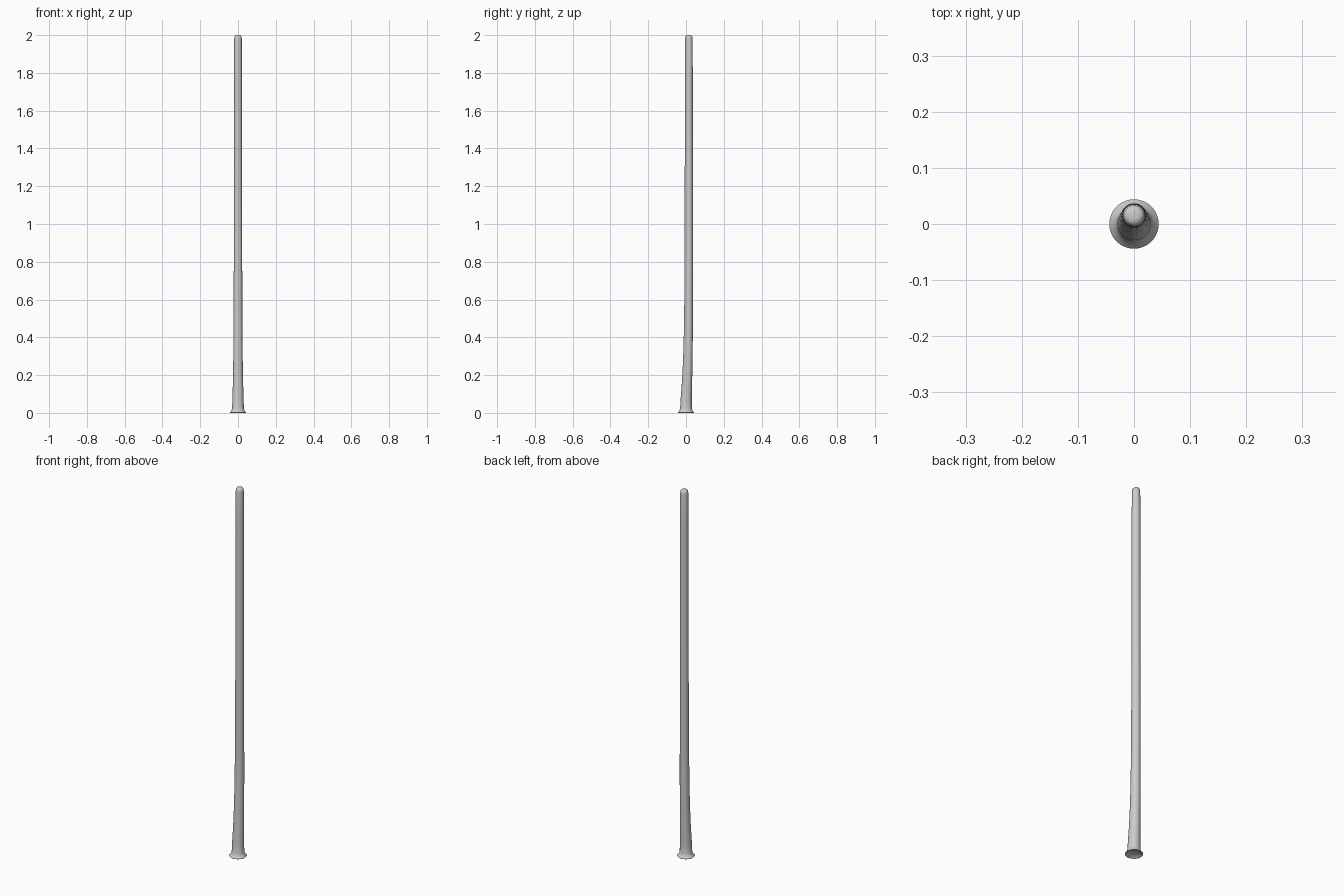
import bpy, bmesh, math

if "Cube" in bpy.data.objects:
    bpy.data.objects.remove(bpy.data.objects["Cube"])

SIDES = 32
# (height, centre y, radius) of each ring, starting inside the shallow base recess
RINGS = [
    (0.010, 0.000, 0.022), (0.004, 0.000, 0.034), (0.000, 0.000, 0.042),
    (0.002, 0.000, 0.044), (0.006, 0.000, 0.041), (0.012, 0.000, 0.035),
    (0.025, 0.000, 0.031), (0.070, 0.001, 0.030), (0.130, 0.004, 0.028),
    (0.200, 0.007, 0.0262), (0.300, 0.010, 0.0248), (0.400, 0.012, 0.024),
    (0.600, 0.014, 0.0228), (1.000, 0.015, 0.022), (1.400, 0.015, 0.0215),
    (1.780, 0.015, 0.021), (1.980, 0.015, 0.020), (1.993, 0.015, 0.018),
    (1.999, 0.015, 0.013), (2.000, 0.015, 0.006),
]


def loft(name, rings):
    """Skin a stack of circular rings and close both ends."""
    bm = bmesh.new()
    loops = []
    for z, cy, r in rings:
        loops.append([bm.verts.new((r * math.cos(a), cy + r * math.sin(a), z))
                      for a in (2 * math.pi * i / SIDES for i in range(SIDES))])
    for low, high in zip(loops, loops[1:]):
        for i in range(SIDES):
            j = (i + 1) % SIDES
            bm.faces.new((low[i], low[j], high[j], high[i]))
    bm.faces.new(loops[0][::-1])
    bm.faces.new(loops[-1])
    bmesh.ops.recalc_face_normals(bm, faces=bm.faces)
    mesh = bpy.data.meshes.new(name)
    bm.to_mesh(mesh)
    bm.free()
    obj = bpy.data.objects.new(name, mesh)
    bpy.context.collection.objects.link(obj)
    return obj


# Slightly bent pole with a flared foot and rounded tip
pole = loft("flared_pole", RINGS)
bpy.context.view_layer.objects.active = pole
pole.select_set(True)
bpy.ops.object.shade_smooth_by_angle(angle=math.radians(50))
